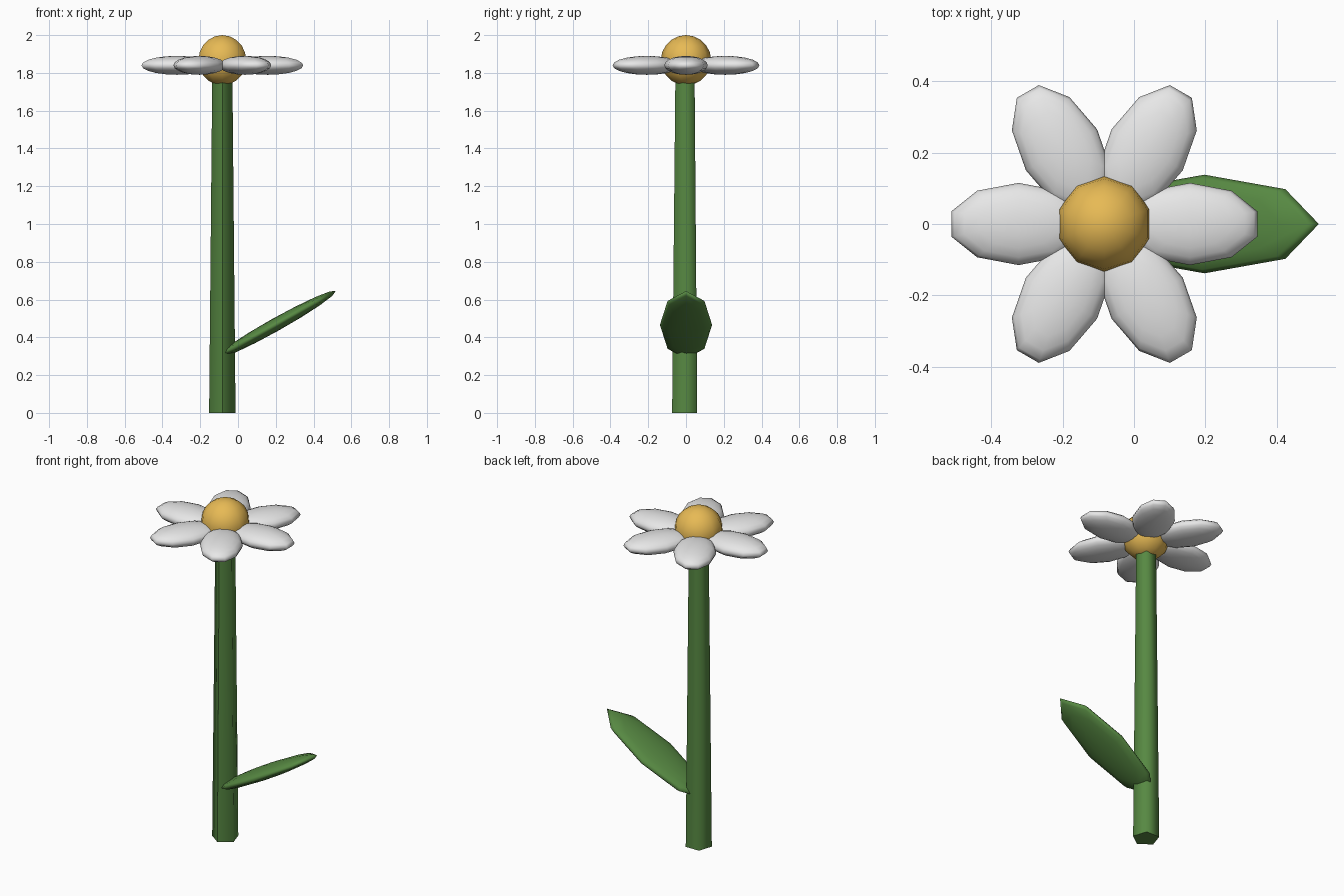
import bpy
import math
from mathutils import Matrix

cube = bpy.data.objects.get("Cube")
if cube:
    bpy.data.objects.remove(cube)

STEM_X = -0.083
PETAL_COUNT = 6


def material(name, rgb):
    mat = bpy.data.materials.new(name)
    mat.use_nodes = True
    colour = (*rgb, 1.0)
    mat.diffuse_color = colour
    bsdf = mat.node_tree.nodes["Principled BSDF"]
    bsdf.inputs["Base Color"].default_value = colour
    bsdf.inputs["Roughness"].default_value = 0.8
    return mat


def finish(name, mat):
    obj = bpy.context.object
    obj.name = obj.data.name = name
    obj.data.materials.append(mat)
    bpy.ops.object.shade_smooth()
    return obj


def ellipsoid(name, mat, centre, radii, sides, rings, turn=0.0, tilt=0.0):
    """Low-poly sphere stretched to the radii, tilted up, then turned about z."""
    bpy.ops.mesh.primitive_uv_sphere_add(segments=sides, ring_count=rings, radius=1)
    obj = finish(name, mat)
    # Put one equator corner on +x so the long end is pointed
    obj.data.transform(Matrix.Diagonal((*radii, 1.0)))
    obj.location = centre
    obj.rotation_euler = (0.0, -tilt, turn)
    return obj


white = material("petal white", (0.85, 0.85, 0.85))
yellow = material("centre yellow", (0.80, 0.49, 0.09))
green = material("stem green", (0.095, 0.25, 0.055))

# Tapered five-sided stem with one corner facing the front
stem_height = 1.8
bpy.ops.mesh.primitive_cone_add(vertices=5, radius1=0.0735, radius2=0.056,
                                depth=stem_height,
                                location=(STEM_X, 0, stem_height / 2))
stem = finish("stem", green)
stem.data.transform(Matrix.Rotation(math.pi, 4, "Z"))
for poly in stem.data.polygons:
    if abs(poly.normal.z) > 0.9:
        poly.use_smooth = False
# Crisp front corner and end rims
for edge in stem.data.edges:
    a, b = (stem.data.vertices[i].co for i in edge.vertices)
    on_rim = abs(a.z - b.z) < 0.01
    on_front = a.y < -0.05 and b.y < -0.05
    edge.use_edge_sharp = on_rim or on_front

# Round flower centre
ellipsoid("flower_centre", yellow, (STEM_X, 0, 1.867), (0.133, 0.133, 0.133), 10, 10)

# Ring of flat petals
for i in range(PETAL_COUNT):
    angle = i * math.tau / PETAL_COUNT
    reach = 0.24
    centre = (STEM_X + reach * math.cos(angle), reach * math.sin(angle), 1.84)
    ellipsoid(f"petal_{i + 1}", white, centre, (0.198, 0.115, 0.05), 10, 10, turn=angle)

# Single leaf rising to the left
ellipsoid("leaf", green, (0.197, 0, 0.466), (0.367, 0.138, 0.035), 8, 8, tilt=0.51)
